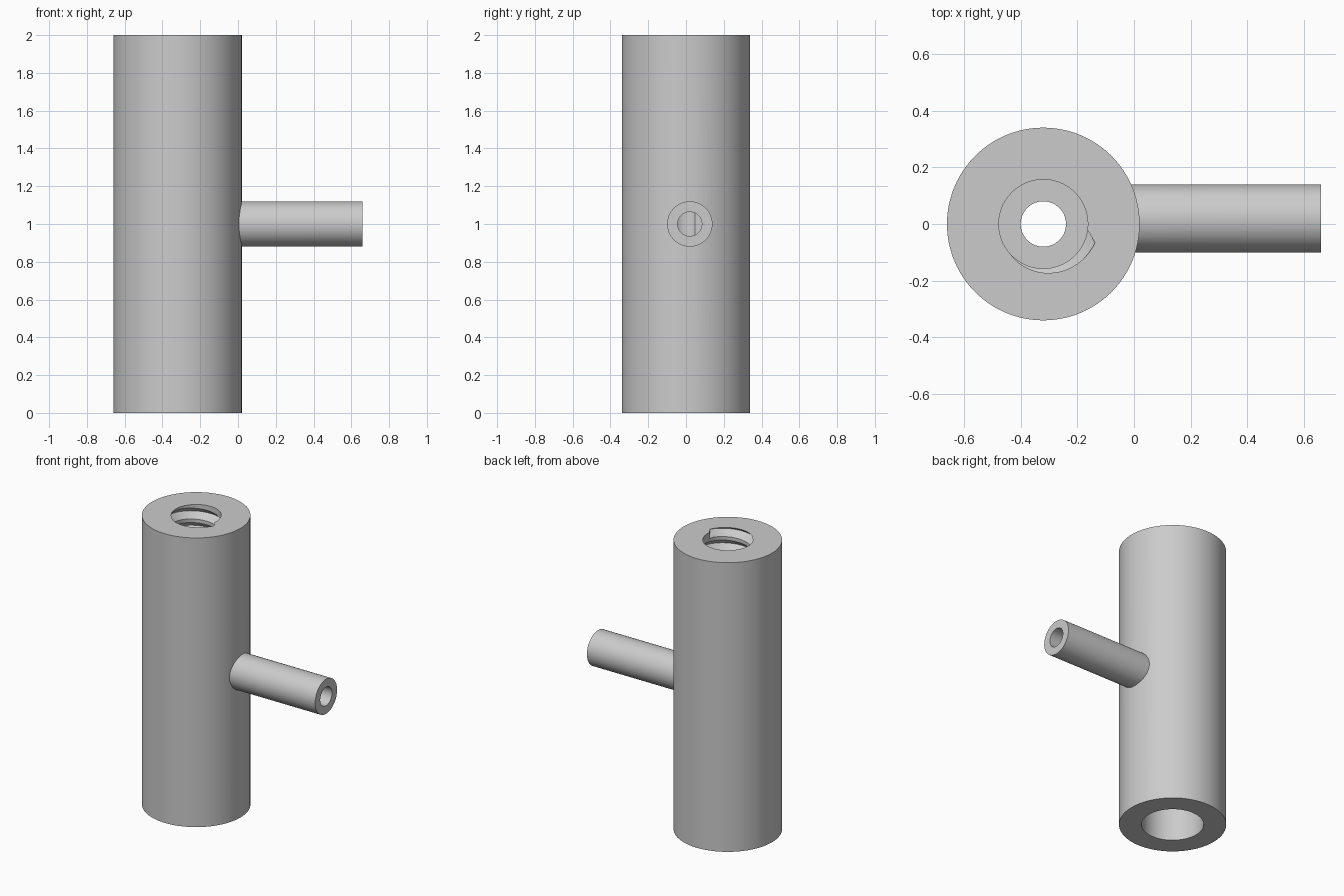
import bpy, bmesh, math
from mathutils import Matrix, Vector

if "Cube" in bpy.data.objects:
    bpy.data.objects.remove(bpy.data.objects["Cube"], do_unlink=True)

grey = bpy.data.materials.new("satin grey")
grey.use_nodes = True
colour = (0.6, 0.6, 0.6, 1)
grey.diffuse_color = colour
grey.node_tree.nodes["Principled BSDF"].inputs["Base Color"].default_value = colour

AXIS_X = -0.32        # vertical axis of the main body
INLET_Y = 0.02        # side tube sits slightly off the axis
BORE_R = 0.157        # threaded bore, thread crest
GROOVE_R = 0.199      # thread root


def add_object(name, bm):
    bmesh.ops.recalc_face_normals(bm, faces=bm.faces)
    mesh = bpy.data.meshes.new(name)
    bm.to_mesh(mesh)
    bm.free()
    mesh.materials.append(grey)
    obj = bpy.data.objects.new(name, mesh)
    bpy.context.collection.objects.link(obj)
    return obj


def cylinder(name, start, end, radius, sides=96):
    start, end = Vector(start), Vector(end)
    axis = end - start
    bm = bmesh.new()
    turn = axis.to_track_quat('Z', 'Y').to_matrix().to_4x4()
    bmesh.ops.create_cone(bm, cap_ends=True, segments=sides, radius1=radius,
                          radius2=radius, depth=axis.length,
                          matrix=Matrix.Translation((start + end) / 2) @ turn)
    return add_object(name, bm)


def upright(name, low, high, radius):
    return cylinder(name, (AXIS_X, 0, low), (AXIS_X, 0, high), radius)


def thread_cutter(top, pitch, turns, steps=64):
    """Triangular section swept down a right-hand helix."""
    inner = BORE_R - 0.007
    half = 0.044
    bm = bmesh.new()
    rings = []
    for i in range(int(turns * steps) + 1):
        angle = math.radians(339) - i * math.tau / steps
        z = top - pitch * i / steps
        lead = 0.3 if i == 0 else 0     # slanted start of the groove
        ring = []
        for r, dz, a in ((inner, half, angle + lead), (GROOVE_R, 0, angle),
                         (inner, -half, angle + lead)):
            ring.append(bm.verts.new((AXIS_X + r * math.cos(a),
                                      r * math.sin(a), z + dz)))
        rings.append(ring)
    for a, b in zip(rings, rings[1:]):
        for k in range(3):
            n = (k + 1) % 3
            bm.faces.new((a[k], a[n], b[n], b[k]))
    bm.faces.new(rings[0])
    bm.faces.new(rings[-1])
    bmesh.ops.triangulate(bm, faces=bm.faces)
    return add_object("thread_cutter", bm)


def combine(target, tool, operation):
    tool.hide_render = True
    mod = target.modifiers.new(tool.name, 'BOOLEAN')
    mod.operation = operation
    mod.solver = 'EXACT'
    mod.object = tool
    bpy.context.view_layer.objects.active = target
    bpy.ops.object.modifier_apply(modifier=mod.name)
    bpy.data.objects.remove(tool, do_unlink=True)


# Main body with the side tube joined to it
body = upright("tube_body", 0, 2, 0.34)
combine(body, cylinder("side_tube", (-0.1, INLET_Y, 1), (0.66, INLET_Y, 1), 0.12, 64), 'UNION')

# Stepped bore: wide at the bottom, narrow in the middle, threaded at the top
cuts = [
    upright("bottom_bore", -0.1, 0.6, 0.197),
    upright("middle_bore", 0.5, 1.5, 0.08),
    upright("top_bore", 1.4, 2.1, BORE_R),
    cylinder("side_bore", (-0.384, INLET_Y, 1), (0.8, INLET_Y, 1), 0.064, 64),
    thread_cutter(1.995, 0.1, 5.4),
]
for cut in cuts:
    combine(body, cut, 'DIFFERENCE')

# Smooth walls with crisp rims
bpy.ops.object.select_all(action='DESELECT')
body.select_set(True)
bpy.context.view_layer.objects.active = body
bpy.ops.object.shade_smooth_by_angle(angle=math.radians(30))
